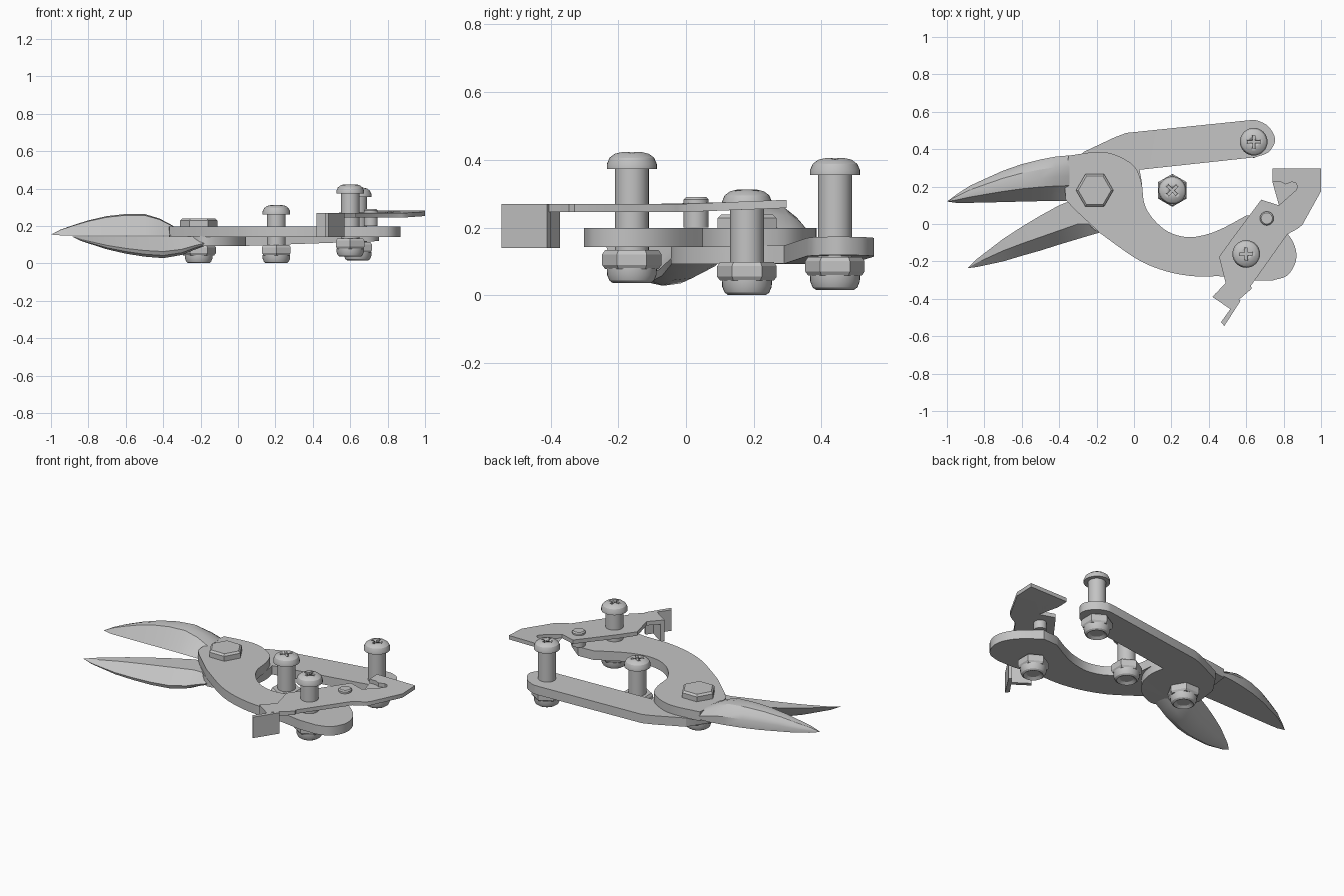
import bpy, bmesh, math
from mathutils import Vector, Matrix

cube = bpy.data.objects.get("Cube")
if cube:
    bpy.data.objects.remove(cube, do_unlink=True)

steel = bpy.data.materials.new("grey_steel")
steel.use_nodes = True
GREY = (0.55, 0.55, 0.55, 1)
steel.diffuse_color = GREY
steel.node_tree.nodes["Principled BSDF"].inputs["Base Color"].default_value = GREY


def finish(name, bm, angle=30):
    bmesh.ops.recalc_face_normals(bm, faces=bm.faces)
    me = bpy.data.meshes.new(name)
    bm.to_mesh(me)
    bm.free()
    me.materials.append(steel)
    ob = bpy.data.objects.new(name, me)
    bpy.context.collection.objects.link(ob)
    bpy.ops.object.select_all(action='DESELECT')
    ob.select_set(True)
    bpy.context.view_layer.objects.active = ob
    bpy.ops.object.shade_smooth_by_angle(angle=math.radians(angle))
    return ob


def curve(pts, n=4):
    """Smooth open run through the points."""
    p = [Vector(q) for q in pts]
    p = [2 * p[0] - p[1]] + p + [2 * p[-1] - p[-2]]
    out = []
    for a, b, c, d in zip(p, p[1:], p[2:], p[3:]):
        for i in range(n):
            t = i / n
            out.append(0.5 * (2 * b + (c - a) * t + (2 * a - 5 * b + 4 * c - d) * t * t
                              + (3 * b - a - 3 * c + d) * t ** 3))
    return out + [p[-2]]


def plate(name, outline, z0, z1, lift=lambda x, y: 0):
    """Flat outline given thickness, optionally lifted by a rule."""
    bm = bmesh.new()
    low = [bm.verts.new((x, y, z0 + lift(x, y))) for x, y in outline]
    top = [bm.verts.new((x, y, z1 + lift(x, y))) for x, y in outline]
    n = len(low)
    bm.faces.new(low[::-1])
    bm.faces.new(top)
    for i in range(n):
        j = (i + 1) % n
        bm.faces.new((low[i], low[j], top[j], top[i]))
    bmesh.ops.triangulate(bm, faces=[f for f in bm.faces if len(f.verts) > 4])
    return finish(name, bm)


def turned(name, profile, at, sides=32, phase=0.0):
    """Closed solid of revolution from (radius, z) points."""
    bm = bmesh.new()
    rings = [[bm.verts.new((at[0] + r * math.cos(phase + math.tau * i / sides),
                            at[1] + r * math.sin(phase + math.tau * i / sides), z))
              for i in range(sides)] for r, z in profile]
    for a, b in zip(rings, rings[1:]):
        for i in range(sides):
            j = (i + 1) % sides
            bm.faces.new((a[i], a[j], b[j], b[i]))
    bm.faces.new(rings[0][::-1])
    bm.faces.new(rings[-1])
    return finish(name, bm)


def loft(name, tip, sections):
    """Skin over cross-sections that close to a point at the tip."""
    bm = bmesh.new()
    t = bm.verts.new(tip)
    rings = [[bm.verts.new(p) for p in s] for s in sections]
    n = len(rings[0])
    for i in range(n):
        j = (i + 1) % n
        bm.faces.new((t, rings[0][i], rings[0][j]))
        for a, b in zip(rings, rings[1:]):
            bm.faces.new((a[i], a[j], b[j], b[i]))
    bm.faces.new(rings[-1])
    return finish(name, bm, 28)


# Upper arm: pivot boss sweeping into the lower handle
upper = curve([(-0.35, 0.365), (-0.2, 0.385), (-0.1, 0.37), (0, 0.31), (0.04, 0.22),
               (0.055, 0.11), (0.1, 0.03), (0.18, -0.04), (0.28, -0.07), (0.38, -0.058),
               (0.48, -0.02), (0.6, 0.045)])
upper += curve([(0.7, 0.05), (0.81, -0.04), (0.86, -0.12), (0.865, -0.2), (0.82, -0.275), (0.74, -0.302)])
upper += curve([(0.63, -0.302), (0.48, -0.28), (0.33, -0.28), (0.2, -0.26), (0.08, -0.22),
                (-0.02, -0.165), (-0.18, -0.05)])
upper += [Vector(p) for p in ((-0.32, 0.08), (-0.365, 0.13), (-0.37, 0.2))]
plate("upper_arm", upper, 0.142, 0.198)

# Lower arm: pivot boss with the straight handle, rising gently outwards
lower = curve([(0.65, 0.357), (0.72, 0.385), (0.755, 0.45), (0.72, 0.52), (0.66, 0.553), (0.62, 0.555)])
lower += [Vector(p) for p in ((-0.04, 0.487), (-0.1, 0.465), (-0.27, 0.385), (-0.34, 0.28))]
lower += curve([(-0.36, 0.13), (-0.27, 0.03), (-0.18, -0.045), (-0.06, 0.0), (0.02, 0.1), (0.042, 0.2), (0.03, 0.29)])
plate("lower_arm", lower, 0.092, 0.146, lambda x, y: max(0, x) * 0.036)

# Upper blade: flat underneath, steep inner face, rounded back
sections = []
for x, y0, y1, zr in ((-0.95, 0.113, 0.157, 0.18), (-0.88, 0.113, 0.203, 0.205), (-0.8, 0.115, 0.24, 0.23),
                      (-0.7, 0.117, 0.285, 0.253), (-0.6, 0.12, 0.32, 0.264), (-0.5, 0.122, 0.345, 0.264),
                      (-0.42, 0.122, 0.36, 0.24), (-0.345, 0.122, 0.367, 0.2)):
    w, h = y1 - y0, zr - 0.15
    sections.append([(x, y0, 0.15), (x, y0 + 0.34 * w, zr - 0.06 * h), (x, y0 + 0.55 * w, zr),
                     (x, y0 + 0.76 * w, zr - 0.05 * h), (x, y0 + 0.92 * w, zr - 0.3 * h),
                     (x, y1, 0.15 + 0.45 * h), (x, y1, 0.15)])
loft("upper_blade", (-1, 0.12, 0.154), sections)

# Lower blade: flat on top, steep outer face, rounded belly
sections = []
for x, up, ridge, out, zl in ((-0.84, -0.187, -0.207, -0.23, 0.12), (-0.7, -0.08, -0.143, -0.2, 0.075),
                              (-0.6, -0.015, -0.105, -0.17, 0.052), (-0.5, 0.045, -0.07, -0.142, 0.036),
                              (-0.4, 0.1, -0.035, -0.11, 0.028), (-0.3, 0.14, 0.0, -0.08, 0.045),
                              (-0.24, 0.15, 0.0, -0.062, 0.07), (-0.18, 0.15, 0.0, -0.045, 0.092)):
    w, h = up - out, 0.146 - zl
    sections.append([(x, up, 0.145), (x, ridge, 0.143), (x, out, zl + 0.3 * h), (x, out + 0.04 * w, zl + 0.12 * h),
                     (x, out + 0.2 * w, zl), (x, out + 0.45 * w, zl + 0.06 * h), (x, out + 0.75 * w, zl + 0.4 * h)])
loft("lower_blade", (-0.89, -0.236, 0.145), sections)


# Locking lever: hooked plate with two turned-down tabs
def tilt(x, y):
    return 0.04 * max(0, y)


lever = [(0.74, 0.297), (1.0, 0.297), (1.0, 0.175), (0.9, -0.005), (0.875, -0.025), (0.82, -0.055),
         (0.625, -0.33), (0.63, -0.345), (0.555, -0.41), (0.515, -0.45), (0.42, -0.39), (0.49, -0.315),
         (0.455, -0.175), (0.52, -0.085), (0.68, 0.13), (0.775, 0.1), (0.865, 0.18), (0.875, 0.2),
         (0.865, 0.218), (0.845, 0.225), (0.81, 0.212), (0.785, 0.225), (0.74, 0.225)]
plate("lock_lever", lever, 0.246, 0.27, tilt)
plate("lever_side_tab", [(0.42, -0.39), (0.515, -0.455), (0.53, -0.437), (0.435, -0.372)], 0.14, 0.269)
plate("lever_end_tab", [(0.515, -0.455), (0.465, -0.525), (0.483, -0.545), (0.57, -0.41), (0.555, -0.4)], 0.14, 0.269)
turned("lever_rivet", [(0.037, 0.2), (0.037, 0.283), (0.03, 0.29)], (0.71, 0.03))


def locknut(name, at, z, phase, r=0.088):
    """Hex nut with chamfered edges and a rounded collar below."""
    turned(name, [(r * 0.9, z), (r, z + 0.012), (r, z + 0.043), (r * 0.9, z + 0.055)], at, 6, phase)
    turned(name + "_collar", [(0.038, z - 0.03), (0.056, z - 0.042), (0.066, z - 0.035),
                              (0.073, z - 0.018), (0.074, z + 0.002)], at)


def machine_screw(name, at, top, nut_z, turn):
    """Domed cross-head screw with its shank and locknut."""
    head = turned(name, [(0.05, nut_z - 0.03), (0.05, top - 0.05), (0.074, top - 0.05), (0.074, top - 0.036),
                         (0.066, top - 0.017), (0.05, top - 0.005), (0.03, top)], at)
    for k in range(2):
        bm = bmesh.new()
        m = (Matrix.Translation((at[0], at[1], top)) @ Matrix.Rotation(turn + k * math.pi / 2, 4, 'Z')
             @ Matrix.Diagonal((0.066, 0.015, 0.034, 1)))
        bmesh.ops.create_cube(bm, size=1, matrix=m)
        cutter = finish("slot_cutter", bm)
        cutter.hide_render = True
        mod = head.modifiers.new("slot", 'BOOLEAN')
        mod.operation, mod.solver, mod.object = 'DIFFERENCE', 'EXACT', cutter
        bpy.context.view_layer.objects.active = head
        bpy.ops.object.modifier_apply(modifier=mod.name)
        bpy.data.objects.remove(cutter, do_unlink=True)
    locknut(name + "_nut", at, nut_z, math.pi / 6)


machine_screw("spring_screw", (0.205, 0.18), 0.312, 0.043, math.pi / 4)
machine_screw("lower_arm_screw", (0.64, 0.44), 0.405, 0.058, 0)
machine_screw("upper_arm_screw", (0.6, -0.16), 0.423, 0.078, 0)

# Pivot bolt with a hexagonal head
PIVOT = (-0.21, 0.18)
turned("pivot_head", [(0.1, 0.195), (0.1, 0.228), (0.088, 0.239)], PIVOT, 6)
turned("pivot_shank", [(0.05, 0.02), (0.05, 0.2)], PIVOT)
locknut("pivot_nut", PIVOT, 0.043, 0, 0.092)
